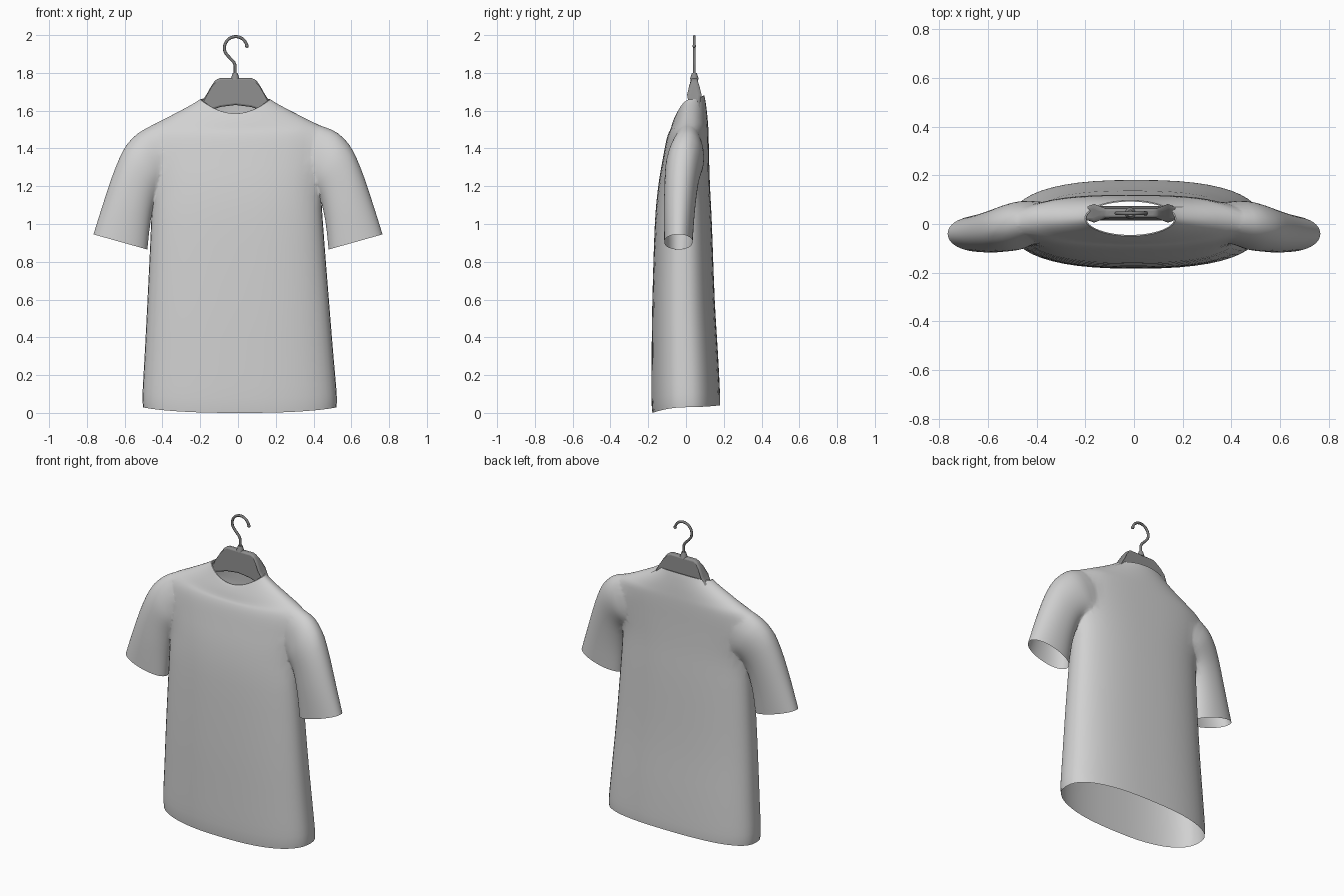
import bpy
import bmesh
from math import sin, cos, pi, radians, copysign
from mathutils import Vector
from mathutils.kdtree import KDTree

SIDES = 48

default_cube = bpy.data.objects.get("Cube")
if default_cube:
    bpy.data.objects.remove(default_cube, do_unlink=True)


def make_material(name, value):
    mat = bpy.data.materials.new(name)
    mat.use_nodes = True
    color = (value, value, value, 1)
    mat.diffuse_color = color
    mat.node_tree.nodes["Principled BSDF"].inputs["Base Color"].default_value = color
    return mat


fabric = make_material("light grey fabric", 0.64)
plastic = make_material("dark grey plastic", 0.27)
metal = make_material("hook metal", 0.2)


def add_object(name, bm, mat):
    bmesh.ops.recalc_face_normals(bm, faces=bm.faces[:])
    mesh = bpy.data.meshes.new(name)
    bm.to_mesh(mesh)
    bm.free()
    mesh.materials.append(mat)
    obj = bpy.data.objects.new(name, mesh)
    bpy.context.collection.objects.link(obj)
    return obj


def smooth(obj, angle):
    bpy.ops.object.select_all(action="DESELECT")
    obj.select_set(True)
    bpy.context.view_layer.objects.active = obj
    bpy.ops.object.shade_smooth_by_angle(angle=radians(angle))


def refine(rows, steps=3):
    """Insert smoothly interpolated rows between the given section rows."""
    result = []
    for i in range(len(rows) - 1):
        quad = (rows[max(i - 1, 0)], rows[i], rows[i + 1], rows[min(i + 2, len(rows) - 1)])
        for s in range(steps):
            t = s / steps
            result.append([
                b + t / 2 * (c - a + t * (2 * a - 5 * b + 4 * c - d + t * (3 * (b - c) + d - a)))
                for a, b, c, d in zip(*quad)])
    return result + [list(rows[-1])]


def loft(name, rings, mat, closed=True):
    bm = bmesh.new()
    loops = [[bm.verts.new(p) for p in ring] for ring in rings]
    for low, high in zip(loops, loops[1:]):
        for k in range(SIDES):
            n = (k + 1) % SIDES
            bm.faces.new((low[k], low[n], high[n], high[k]))
    if closed:
        bm.faces.new(loops[0])
        bm.faces.new(loops[-1])
    return add_object(name, bm, mat)


def unit_section(power):
    for k in range(SIDES):
        a = 2 * pi * k / SIDES
        c, s = cos(a), sin(a)
        yield copysign(abs(c) ** (2 / power), c), copysign(abs(s) ** (2 / power), s)


def torso_ring(row):
    z, half, front, back, drop, rise, power = row
    mid, depth = (front + back) / 2, (back - front) / 2
    return [Vector((half * u + 0.01 - 0.015 * z, mid + depth * v,
                    z + (rise if v > 0 else -drop) * v * v))
            for u, v in unit_section(power)]


def sleeve_ring(row, side):
    out_x, out_z, in_x, in_z, mid, depth = row
    outer, inner = Vector((out_x, mid, out_z)), Vector((in_x, mid, in_z))
    center, reach = (outer + inner) / 2, (outer - inner) / 2
    ring = [center + reach * u + Vector((0, depth * v, 0)) for u, v in unit_section(2.1)]
    return [Vector((side * p.x, p.y, p.z)) for p in ring]


# Torso sections: height, half width, front, back, front drop, back rise, squareness
torso_rows = refine([
    (0.03, 0.512, -0.178, 0.18, 0.03, 0.01, 2.5),
    (0.1, 0.514, -0.183, 0.18, 0.02, 0, 2.5),
    (0.3, 0.5, -0.182, 0.17, 0, 0, 2.5),
    (0.6, 0.48, -0.178, 0.152, 0, 0, 2.5),
    (1, 0.455, -0.165, 0.137, 0, 0, 2.5),
    (1.2, 0.448, -0.147, 0.127, 0, 0, 2.5),
    (1.35, 0.465, -0.122, 0.122, 0, 0, 2.5),
    (1.45, 0.482, -0.105, 0.12, 0.01, 0, 2.4),
    (1.51, 0.465, -0.093, 0.118, 0.03, 0, 2.3),
    (1.55, 0.39, -0.083, 0.115, 0.05, 0, 2.2),
    (1.6, 0.29, -0.07, 0.11, 0.06, 0, 2.1),
    (1.64, 0.217, -0.058, 0.103, 0.07, 0.01, 2),
    (1.66, 0.187, -0.05, 0.097, 0.075, 0.02, 2),
])
torso_rings = [torso_ring(r) for r in torso_rows]
shirt = loft("shirt", torso_rings, fabric)

# Sleeve sections: outer edge x z, inner edge x z, centre depth, half depth
sleeve_rows = refine([
    (0.765, 0.945, 0.48, 0.865, -0.04, 0.075),
    (0.71, 1.12, 0.462, 1.02, -0.035, 0.082),
    (0.648, 1.3, 0.43, 1.15, -0.024, 0.09),
    (0.585, 1.425, 0.39, 1.2, -0.01, 0.098),
    (0.5, 1.503, 0.36, 1.21, 0.005, 0.092),
    (0.36, 1.53, 0.28, 1.22, 0.01, 0.07),
])
rims = torso_rings[0] + torso_rings[-1]
sleeves = []
for side, label in ((1, "left"), (-1, "right")):
    rings = [sleeve_ring(r, side) for r in sleeve_rows]
    rims += rings[0]
    sleeve = loft(label + "_sleeve", rings, fabric)
    union = shirt.modifiers.new(label, "BOOLEAN")
    union.operation = "UNION"
    union.solver = "EXACT"
    union.object = sleeve
    sleeves.append(sleeve)

# Merge the sleeves into the torso
bpy.context.view_layer.update()
depsgraph = bpy.context.evaluated_depsgraph_get()
bm = bmesh.new()
bm.from_mesh(shirt.evaluated_get(depsgraph).to_mesh())
shirt.modifiers.clear()
for sleeve in sleeves:
    bpy.data.objects.remove(sleeve, do_unlink=True)

# Open the hem, neck and cuffs
tree = KDTree(len(rims))
for i, point in enumerate(rims):
    tree.insert(point, i)
tree.balance()
caps = [f for f in bm.faces if all(tree.find(v.co)[2] < 0.0005 for v in f.verts)]
bmesh.ops.delete(bm, geom=caps, context="FACES")

# Soften the armhole seams
bmesh.ops.triangulate(bm, faces=[f for f in bm.faces if len(f.verts) > 4])
seam = [v for v in bm.verts if 0.34 < abs(v.co.x) < 0.58 and v.co.z > 1.12]
for _ in range(4):
    bmesh.ops.smooth_vert(bm, verts=seam, factor=0.4,
                          use_axis_x=True, use_axis_y=True, use_axis_z=True)
bm.to_mesh(shirt.data)
bm.free()
smooth(shirt, 70)

# Collar band lining the neck
neck = torso_rings[-1]
center = sum(neck, Vector()) / SIDES
lining = [Vector((center.x + (p.x - center.x) * 0.97, center.y + (p.y - center.y) * 0.93, p.z))
          for p in neck]
lower = [p - Vector((0, 0, 0.03)) for p in lining]
smooth(loft("collar_band", [neck, lining, lower], fabric, closed=False), 70)

# Hanger body: half outline mirrored, then given thickness
half_outline = [(0.085, 1.772), (0.108, 1.762), (0.13, 1.73), (0.155, 1.685), (0.185, 1.64),
                (0.3, 1.565), (0.4, 1.49), (0.4, 1.44), (0.28, 1.52), (0.16, 1.595), (0.08, 1.62)]
outline = half_outline + [(0, 1.63)] + [(-x, z) for x, z in reversed(half_outline)]
bm = bmesh.new()
face = bm.faces.new([bm.verts.new((x - 0.012, 0.015, z)) for x, z in outline])
extruded = bmesh.ops.extrude_face_region(bm, geom=[face])["geom"]
for v in extruded:
    if isinstance(v, bmesh.types.BMVert):
        v.co.y += 0.058
# Thin the body towards its top
for v in bm.verts:
    if v.co.z > 1.7:
        v.co.y = 0.044 + (v.co.y - 0.044) * 0.65
hanger = add_object("hanger_body", bm, plastic)
bevel = hanger.modifiers.new("rounding", "BEVEL")
bevel.width = 0.01
bevel.segments = 3
smooth(hanger, 40)

# Hook socket
bpy.ops.mesh.primitive_cone_add(vertices=24, radius1=0.024, radius2=0.013, depth=0.035,
                                location=(-0.015, 0.044, 1.782))
socket = bpy.context.object
socket.name = "hook_socket"
socket.data.materials.append(plastic)
smooth(socket, 40)

# Wire hook
path = [(-0.015, 1.76), (-0.015, 1.84), (-0.022, 1.857), (-0.052, 1.888)]
for k in range(25):
    a = radians(205 - 195 * k / 24)
    path.append((-0.012 + 0.06 * cos(a), 1.932 + 0.06 * sin(a)))
curve = bpy.data.curves.new("hook", "CURVE")
curve.dimensions = "3D"
curve.bevel_depth = 0.008
curve.bevel_resolution = 3
curve.use_fill_caps = True
spline = curve.splines.new("POLY")
spline.points.add(len(path) - 1)
for point, (x, z) in zip(spline.points, path):
    point.co = (x, 0.044, z, 1)
spline.use_smooth = True
curve.materials.append(metal)
bpy.context.collection.objects.link(bpy.data.objects.new("hook", curve))

# Hook tip
x, z = path[-1]
bpy.ops.mesh.primitive_uv_sphere_add(segments=16, ring_count=8, radius=0.01,
                                     location=(x, 0.044, z))
tip = bpy.context.object
tip.name = "hook_tip"
tip.data.materials.append(metal)
smooth(tip, 60)
